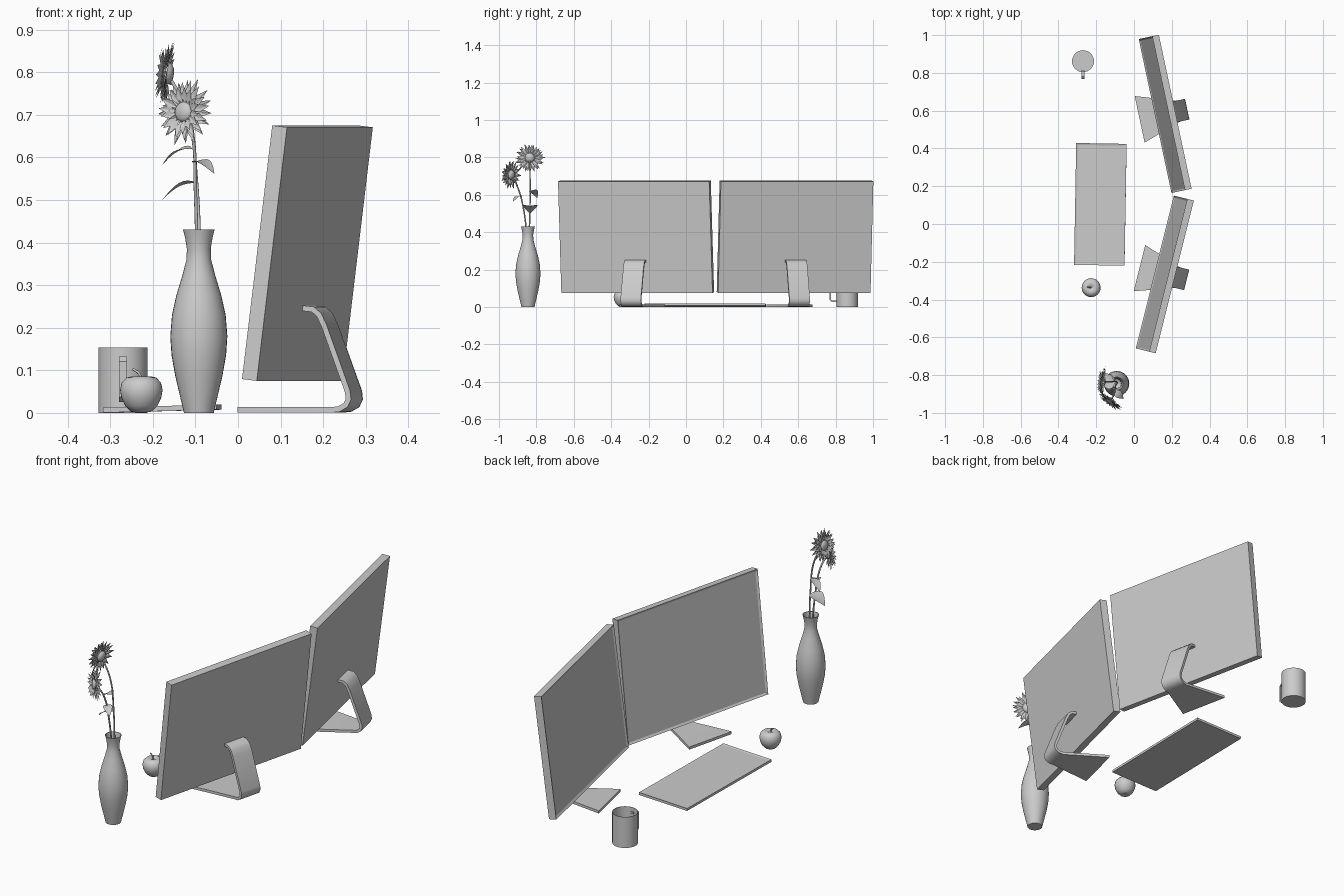
import bpy, bmesh, math, random
from mathutils import Vector, Matrix

random.seed(4)
if "Cube" in bpy.data.objects:
    bpy.data.objects.remove(bpy.data.objects["Cube"], do_unlink=True)

GREY = (0.6, 0.6, 0.6, 1)
mat = bpy.data.materials.new("plain_grey")
mat.use_nodes = True
mat.diffuse_color = GREY
mat.node_tree.nodes["Principled BSDF"].inputs["Base Color"].default_value = GREY


def finish(bm, name, matrix=Matrix(), smooth=False, closed=True):
    if closed:
        bmesh.ops.recalc_face_normals(bm, faces=bm.faces)
    mesh = bpy.data.meshes.new(name)
    bm.to_mesh(mesh)
    bm.free()
    mesh.materials.append(mat)
    ob = bpy.data.objects.new(name, mesh)
    bpy.context.collection.objects.link(ob)
    ob.matrix_world = matrix
    if smooth:
        bpy.ops.object.select_all(action='DESELECT')
        ob.select_set(True)
        bpy.context.view_layer.objects.active = ob
        bpy.ops.object.shade_smooth_by_angle(angle=math.radians(40))
    return ob


def panel(name, size, side, border, depth, matrix):
    """Box whose face towards 'side' has a recessed centre."""
    bm = bmesh.new()
    bmesh.ops.create_cube(bm, size=1, matrix=Matrix.Diagonal((*size, 1)))
    bm.normal_update()
    side = Vector(side)
    face = max(bm.faces, key=lambda f: f.normal.dot(side))
    bmesh.ops.inset_region(bm, faces=[face], thickness=border)
    bmesh.ops.translate(bm, verts=face.verts, vec=-side * depth)
    return finish(bm, name, matrix)


def lathe(name, profile, place, steps=32):
    bm = bmesh.new()
    verts = [bm.verts.new((r, 0, z)) for r, z in profile]
    edges = [bm.edges.new(p) for p in zip(verts, verts[1:])]
    bmesh.ops.spin(bm, geom=verts + edges, cent=(0, 0, 0), axis=(0, 0, 1),
                   angle=math.tau, steps=steps, use_duplicate=False)
    bmesh.ops.remove_doubles(bm, verts=bm.verts, dist=0.0004)
    return finish(bm, name, Matrix.Translation(place), True)


def strip(name, path, widths, thick, matrix):
    """Bent strap: a path in x and z, given width along y and thickness."""
    bm = bmesh.new()
    pts = [Vector((x, 0, z)) for x, z in path]
    rings = []
    for i, (p, w) in enumerate(zip(pts, widths)):
        t = (pts[min(i + 1, len(pts) - 1)] - pts[max(i - 1, 0)]).normalized()
        n = Vector((-t.z, 0, t.x)) * thick / 2
        rings.append([bm.verts.new(p + n * s + Vector((0, w * v, 0)))
                      for s, v in ((1, 1), (1, -1), (-1, -1), (-1, 1))])
    for a, b in zip(rings, rings[1:]):
        for k in range(4):
            bm.faces.new((a[k], a[k - 1], b[k - 1], b[k]))
    bm.faces.new(rings[0])
    bm.faces.new(rings[-1])
    return finish(bm, name, matrix, True)


def tube(name, points, radius):
    curve = bpy.data.curves.new(name, 'CURVE')
    curve.dimensions = '3D'
    curve.bevel_depth = radius
    curve.bevel_resolution = 2
    curve.use_fill_caps = True
    curve.materials.append(mat)
    s = curve.splines.new('BEZIER')
    s.bezier_points.add(len(points) - 1)
    for bp, co in zip(s.bezier_points, points):
        bp.co = co
        bp.handle_left_type = bp.handle_right_type = 'AUTO'
    ob = bpy.data.objects.new(name, curve)
    bpy.context.collection.objects.link(ob)


# Two tilted monitors on bent stands
STAND = [(-0.138, 0.007), (0.07, 0.007), (0.09, 0.009), (0.106, 0.018), (0.113, 0.032),
         (0.111, 0.05), (0.054, 0.205), (0.042, 0.23), (0.027, 0.243), (0.0, 0.246)]
for label, x, y, turn in (("right", 0.163, -0.267, -14), ("left", 0.165, 0.583, 12)):
    base = Matrix.Translation((x, y, 0)) @ Matrix.Rotation(math.radians(turn), 4, 'Z')
    tilt = Matrix.Translation((0, 0, 0.375)) @ Matrix.Rotation(math.radians(7), 4, 'Y')
    panel(label + "_monitor", (0.036, 0.833, 0.6), (-1, 0, 0), 0.014, 0.006, base @ tilt)
    strip(label + "_stand", STAND, [0.126] + [0.056] * 9, 0.013, base)

# Sloping keyboard
panel("keyboard", (0.267, 0.645, 0.012), (0, 0, 1), 0.014, 0.003,
      Matrix.Translation((-0.178, 0.104, 0.01)) @ Matrix.Rotation(math.radians(-1), 4, 'Z')
      @ Matrix.Rotation(math.radians(-1.5), 4, 'Y'))

# Open mug with a square handle
lathe("mug", [(0, 0), (0.058, 0), (0.058, 0.153), (0.056, 0.153), (0.056, 0.006), (0, 0.006)],
      (-0.27, 0.862, 0))
strip("mug_handle", [(0.05, 0.03), (0.08, 0.03), (0.09, 0.038), (0.09, 0.12),
                     (0.08, 0.128), (0.05, 0.128)], [0.009] * 6, 0.009,
      Matrix.Translation((-0.27, 0.862, 0)) @ Matrix.Rotation(math.radians(-90), 4, 'Z'))

# Apple
lathe("apple", [(0, 0.006), (0.012, 0.001), (0.024, 0.003), (0.038, 0.017), (0.047, 0.036),
                (0.05, 0.054), (0.046, 0.071), (0.035, 0.083), (0.02, 0.086), (0.008, 0.081),
                (0, 0.074)], (-0.227, -0.337, 0))
tube("apple_stem", [(-0.227, -0.337, 0.074), (-0.232, -0.337, 0.092), (-0.247, -0.332, 0.103)], 0.003)

# Vase
lathe("vase", [(0, 0), (0.035, 0), (0.042, 0.03), (0.055, 0.085), (0.064, 0.135), (0.067, 0.18),
               (0.063, 0.23), (0.053, 0.275), (0.038, 0.325), (0.029, 0.36), (0.028, 0.385),
               (0.032, 0.41), (0.037, 0.43), (0.034, 0.43), (0.025, 0.385), (0.024, 0.35),
               (0, 0.33)], (-0.092, -0.845, 0))


def flower(name, centre, normal):
    """Domed disc and calyx ringed by layers of pointed petals."""
    face = Matrix.Translation(centre) @ Vector(normal).to_track_quat('Z', 'Y').to_matrix().to_4x4()
    bm = bmesh.new()
    bmesh.ops.create_uvsphere(bm, u_segments=16, v_segments=8, radius=1,
                              matrix=Matrix.Diagonal((0.024, 0.024, 0.011, 1)))
    bmesh.ops.create_uvsphere(bm, u_segments=12, v_segments=6, radius=1,
                              matrix=Matrix.Translation((0, 0, -0.008))
                              @ Matrix.Diagonal((0.026, 0.026, 0.014, 1)))
    finish(bm, name + "_centre", face, True)
    bm = bmesh.new()
    for layer, (length, rise) in enumerate(((0.083, -0.012), (0.075, 0.0), (0.062, 0.014))):
        for i in range(16):
            a = math.tau * (i + layer / 3) / 16 + random.uniform(-0.06, 0.06)
            reach = length * random.uniform(0.88, 1.04)
            out, side = Vector((math.cos(a), math.sin(a), 0)), Vector((-math.sin(a), math.cos(a), 0))
            up = Vector((0, 0, rise))
            root, mid = out * 0.018, out * reach * 0.62 + up * 0.6
            tip = bm.verts.new(out * reach + up)
            spine = bm.verts.new(mid - Vector((0, 0, 0.003)))
            low = bm.verts.new(root)
            for s in (1, -1):
                edge = bm.verts.new(mid + side * 0.0095 * s)
                bm.faces.new((low, edge, spine)[::s])
                bm.faces.new((spine, edge, tip)[::s])
    finish(bm, name + "_petals", face, closed=False)


def leaf(name, start, end, half, side):
    bm = bmesh.new()
    a, b, side = Vector(start), Vector(end), Vector(side).normalized()
    rows = []
    for i in range(9):
        t = i / 8
        p = a.lerp(b, t) + Vector((0, 0, 0.012 * math.sin(math.pi * t)))
        w = half * math.sin(math.pi * t ** 0.8) + 0.001
        rows.append([bm.verts.new(p + side * w * s + Vector((0, 0, abs(s) * w * 0.2))) for s in (-1, 0, 1)])
    for r, q in zip(rows, rows[1:]):
        for k in (0, 1):
            bm.faces.new((r[k], r[k + 1], q[k + 1], q[k]))
    finish(bm, name, smooth=True)


# Two flowers with stems and leaves
tube("front_stem", [(-0.095, -0.848, 0.34), (-0.1, -0.868, 0.52), (-0.105, -0.9, 0.64),
                    (-0.122, -0.935, 0.705)], 0.004)
tube("back_stem", [(-0.088, -0.84, 0.34), (-0.098, -0.834, 0.55), (-0.117, -0.834, 0.7),
                   (-0.165, -0.835, 0.797)], 0.004)
flower("front_flower", (-0.128, -0.94, 0.707), (-0.6, -0.78, 0.1))
flower("back_flower", (-0.172, -0.835, 0.798), (-0.97, 0.1, 0.12))
leaf("upper_leaf", (-0.108, -0.832, 0.62), (-0.177, -0.795, 0.583), 0.022, (0.4, 0.85, 0.2))
leaf("side_leaf", (-0.106, -0.88, 0.588), (-0.056, -0.925, 0.562), 0.02, (0.7, 0.7, 0.1))
leaf("lower_leaf", (-0.098, -0.834, 0.54), (-0.178, -0.834, 0.5), 0.04, (0, 1, 0))
